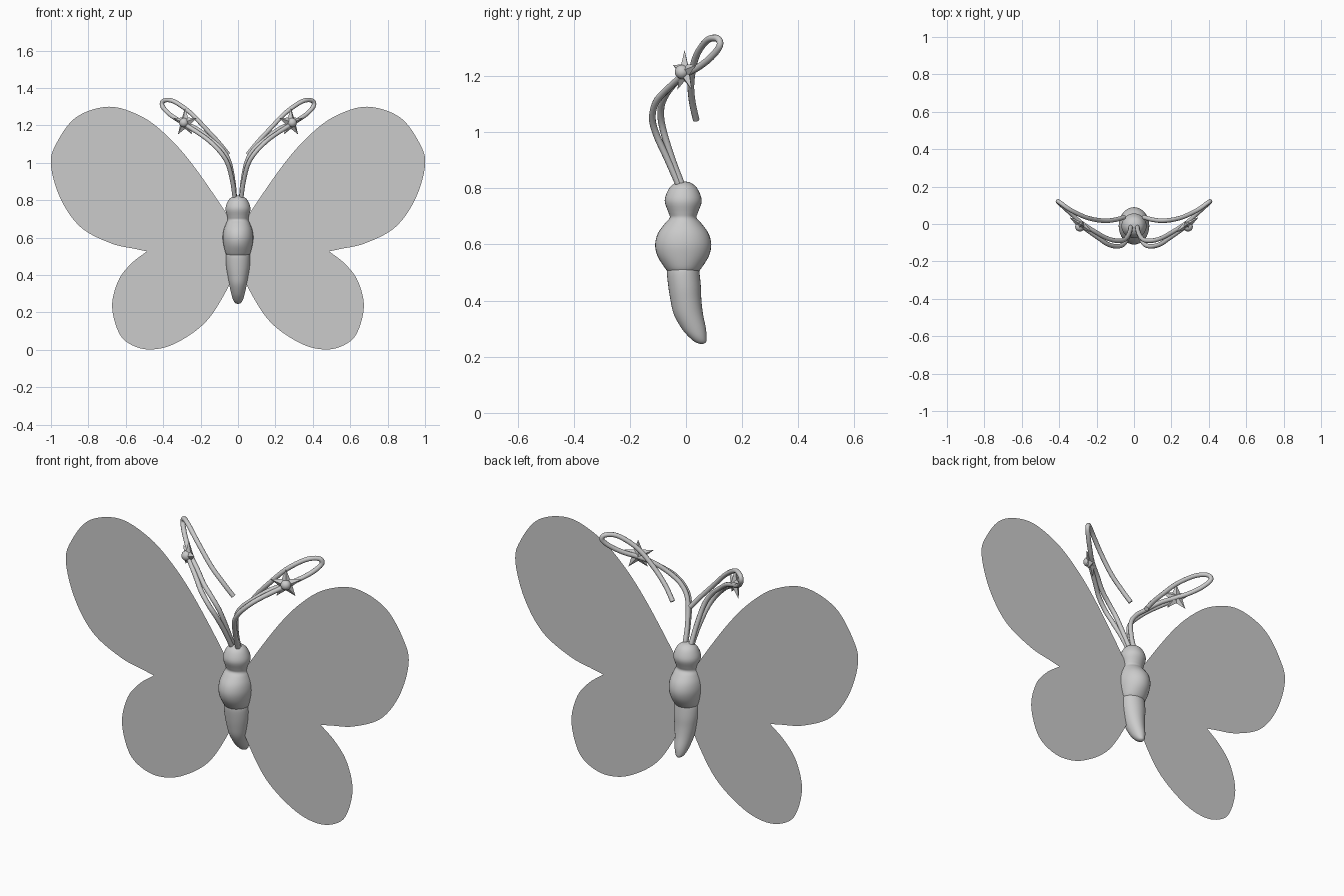
import bpy, bmesh, math
from mathutils import Vector, Matrix

if "Cube" in bpy.data.objects:
    bpy.data.objects.remove(bpy.data.objects["Cube"])


def smooth_path(points, steps=8):
    """Catmull-Rom interpolation through points."""
    p = [Vector(q) for q in points]
    p = [2 * p[0] - p[1]] + p + [2 * p[-1] - p[-2]]
    out = []
    for a, b, c, d in zip(p, p[1:], p[2:], p[3:]):
        for i in range(steps):
            t = i / steps
            out.append(0.5 * (2 * b + (c - a) * t + (2 * a - 5 * b + 4 * c - d) * t ** 2
                              + (3 * b - a - 3 * c + d) * t ** 3))
    return out + [p[-2]]


def finish(bm, name, angle=None):
    bmesh.ops.recalc_face_normals(bm, faces=bm.faces)
    mesh = bpy.data.meshes.new(name)
    bm.to_mesh(mesh)
    bm.free()
    obj = bpy.data.objects.new(name, mesh)
    bpy.context.collection.objects.link(obj)
    if angle:
        bpy.ops.object.select_all(action='DESELECT')
        obj.select_set(True)
        bpy.context.view_layer.objects.active = obj
        bpy.ops.object.shade_smooth_by_angle(angle=math.radians(angle))
    return obj


def loft(name, rings, sides=32):
    """Skin elliptical rings given as (z, y centre, x radius, y radius)."""
    bm = bmesh.new()
    loops = []
    for z, y, rx, ry in smooth_path_4(rings):
        loops.append([bm.verts.new((rx * math.cos(2 * math.pi * i / sides),
                                    y + ry * math.sin(2 * math.pi * i / sides), z))
                      for i in range(sides)])
    for a, b in zip(loops, loops[1:]):
        for i in range(sides):
            j = (i + 1) % sides
            bm.faces.new((a[i], a[j], b[j], b[i]))
    bm.faces.new(loops[0])
    bm.faces.new(loops[-1])
    return finish(bm, name, 50)


def smooth_path_4(rings):
    return [tuple(v) for v in smooth_path(rings, 4)]


# Body: head flowing into thorax, then the curved abdomen
loft("head_and_thorax", [
    (0.825, -0.01, 0.004, 0.004), (0.82, -0.01, 0.028, 0.026), (0.80, -0.01, 0.051, 0.050),
    (0.757, -0.01, 0.067, 0.066), (0.715, -0.01, 0.058, 0.053), (0.695, -0.01, 0.055, 0.048),
    (0.675, -0.01, 0.064, 0.065), (0.64, -0.01, 0.077, 0.090), (0.60, -0.01, 0.082, 0.100),
    (0.56, -0.01, 0.077, 0.092), (0.52, -0.01, 0.067, 0.068), (0.50, -0.01, 0.056, 0.052)])
loft("abdomen", [
    (0.525, -0.01, 0.058, 0.054), (0.50, -0.01, 0.064, 0.058), (0.45, -0.005, 0.063, 0.058),
    (0.40, 0.0, 0.056, 0.055), (0.35, 0.009, 0.047, 0.052), (0.30, 0.028, 0.036, 0.043),
    (0.27, 0.042, 0.027, 0.031), (0.252, 0.052, 0.016, 0.019), (0.245, 0.056, 0.003, 0.003)])

# Wing outline: upper lobe then lower lobe, meeting in a notch
upper = [(0, 0.62), (0.08, 0.757), (0.25, 1.0), (0.385, 1.15), (0.52, 1.25), (0.69, 1.3),
         (0.866, 1.243), (0.973, 1.1), (1.0, 0.985), (0.947, 0.805), (0.84, 0.655),
         (0.68, 0.57), (0.55, 0.54), (0.487, 0.527)]
lower = [(0.487, 0.527), (0.572, 0.46), (0.64, 0.37), (0.673, 0.235), (0.638, 0.094),
         (0.572, 0.028), (0.465, 0.002), (0.33, 0.037), (0.17, 0.152), (0.053, 0.334), (0, 0.47)]
outline = smooth_path(upper) + smooth_path(lower)[1:]

# Antenna strands: a short one to the star, a long one that loops back
short_strand = [(0.016, -0.02, 0.80), (0.03, -0.064, 0.90), (0.053, -0.105, 0.99),
                (0.088, -0.12, 1.05), (0.14, -0.108, 1.105), (0.19, -0.075, 1.145),
                (0.275, -0.015, 1.2)]
long_strand = [(0.016, -0.01, 0.80), (0.025, -0.048, 0.90), (0.048, -0.082, 1.01),
               (0.088, -0.09, 1.075), (0.145, -0.076, 1.125), (0.21, -0.04, 1.175),
               (0.28, 0.005, 1.21), (0.325, 0.045, 1.232), (0.375, 0.09, 1.268),
               (0.406, 0.12, 1.308), (0.392, 0.112, 1.334), (0.34, 0.075, 1.327),
               (0.255, 0.035, 1.268), (0.17, 0.018, 1.18), (0.105, 0.022, 1.11),
               (0.052, 0.036, 1.045)]


def tube(name, points, side):
    curve = bpy.data.curves.new(name, 'CURVE')
    curve.dimensions = '3D'
    curve.bevel_depth = 0.012
    curve.bevel_resolution = 3
    curve.use_fill_caps = True
    path = smooth_path(points, 6)
    spline = curve.splines.new('POLY')
    spline.points.add(len(path) - 1)
    for sp, v in zip(spline.points, path):
        sp.co = (side * v.x, v.y, v.z, 1)
    spline.use_smooth = True
    bpy.context.collection.objects.link(bpy.data.objects.new(name, curve))


def star(name, side):
    """Faceted five-point star facing outward and forward."""
    normal = Vector((0.55 * side, -0.83, 0)).normalized()
    up = Vector((0, 0, 1))
    across = up.cross(normal)
    centre = Vector((0.283 * side, -0.005, 1.215))
    bm = bmesh.new()
    rim = []
    for i in range(10):
        r = 0.033 if i % 2 else 0.078
        a = math.pi * i / 5
        rim.append(bm.verts.new(centre + r * (math.cos(a) * up + math.sin(a) * across)))
    for s in (1, -1):
        tip = bm.verts.new(centre + normal * 0.022 * s)
        for i in range(10):
            bm.faces.new((rim[i], rim[(i + 1) % 10], tip))
    finish(bm, name)
    # Round bead at the star's middle
    bm = bmesh.new()
    bmesh.ops.create_uvsphere(bm, u_segments=20, v_segments=12, radius=0.025,
                              matrix=Matrix.Translation(centre + normal * 0.012))
    finish(bm, name + "_bead", 60)


for side, label in ((1, "right"), (-1, "left")):
    bm = bmesh.new()
    bm.faces.new([bm.verts.new((side * v.x, -0.006, max(v.y, 0))) for v in outline])
    finish(bm, label + "_wing")
    tube(label + "_antenna_short", short_strand, side)
    tube(label + "_antenna_loop", long_strand, side)
    star(label + "_star", side)
